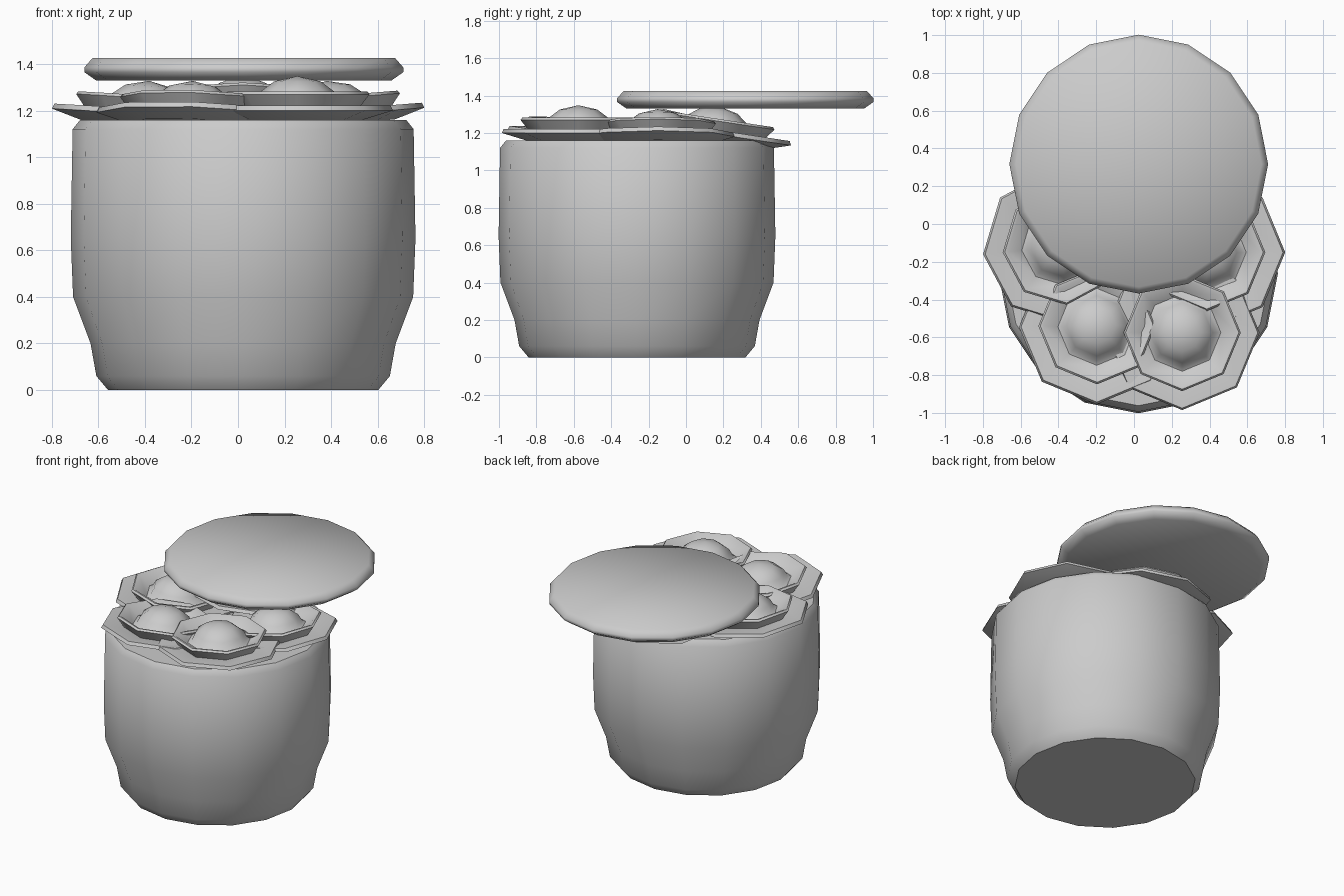
import bpy, math
from mathutils import Matrix, Euler

cube = bpy.data.objects.get("Cube")
if cube:
    bpy.data.objects.remove(cube, do_unlink=True)

grey = bpy.data.materials.new("plain grey")
grey.use_nodes = True
colour = (0.6, 0.6, 0.6, 1)
grey.diffuse_color = colour
grey.node_tree.nodes["Principled BSDF"].inputs["Base Color"].default_value = colour


def lathe(name, profile, sides, location, tilt=(0, 0, 0), angle=50):
    """Revolve an (r, z) profile; zero radius ends close to a point."""
    verts, faces, rings = [], [], []
    for r, z in profile:
        n = sides if r > 0 else 1
        rings.append(range(len(verts), len(verts) + n))
        for i in range(n):
            a = math.tau * i / sides
            verts.append((r * math.cos(a), r * math.sin(a), z))
    for lo, hi in zip(rings, rings[1:]):
        for i in range(sides):
            j = (i + 1) % sides
            quad = [lo[i % len(lo)], lo[j % len(lo)], hi[j % len(hi)], hi[i % len(hi)]]
            faces.append(list(dict.fromkeys(quad)))
    mesh = bpy.data.meshes.new(name)
    mesh.from_pydata(verts, [], faces)
    mesh.transform(Matrix.Translation(location) @ Euler(tilt).to_matrix().to_4x4())
    mesh.materials.append(grey)
    mesh.update()
    obj = bpy.data.objects.new(name, mesh)
    bpy.context.collection.objects.link(obj)
    bpy.ops.object.select_all(action="DESELECT")
    obj.select_set(True)
    bpy.context.view_layer.objects.active = obj
    bpy.ops.object.shade_smooth_by_angle(angle=math.radians(angle))
    return obj


# Round pot, narrower at the foot
lathe("pot", [(0, 0), (0.58, 0), (0.63, 0.06), (0.655, 0.2), (0.73, 0.4), (0.74, 0.65),
              (0.732, 1.12), (0.70, 1.16), (0, 1.16)], 16, (0.022, -0.262, 0))

# Flat lid pushed towards the back
lathe("lid", [(0, 1.33), (0.635, 1.33), (0.685, 1.365), (0.685, 1.385), (0.65, 1.425),
              (0, 1.425)], 16, (0.025, 0.317, 0), angle=60)

# Heap of eight-sided blossoms: flared brim, inner cup and round centre
blossom = [(0, 0), (0.28, 0), (0.41, 0.04), (0.40, 0.062), (0.385, 0.062), (0.26, 0.045),
           (0.31, 0.11), (0.30, 0.122), (0.285, 0.12), (0.205, 0.065), (0.18, 0.08),
           (0.16, 0.12), (0.10, 0.165), (0, 0.188)]
heap = {
    "front_left_blossom": ((0.255, -0.575, 1.16), (0, 0, 0)),
    "front_right_blossom": ((-0.2, -0.55, 1.14), (-0.09, 0.03, 0)),
    "right_blossom": ((-0.395, -0.12, 1.14), (0, 0.07, 0.1)),
    "left_blossom": ((0.395, -0.15, 1.14), (0, -0.08, 0)),
    "back_blossom": ((0.02, 0.15, 1.155), (-0.15, 0, 0)),
}
for name, (place, tilt) in heap.items():
    lathe(name, blossom, 8, place, tilt)
